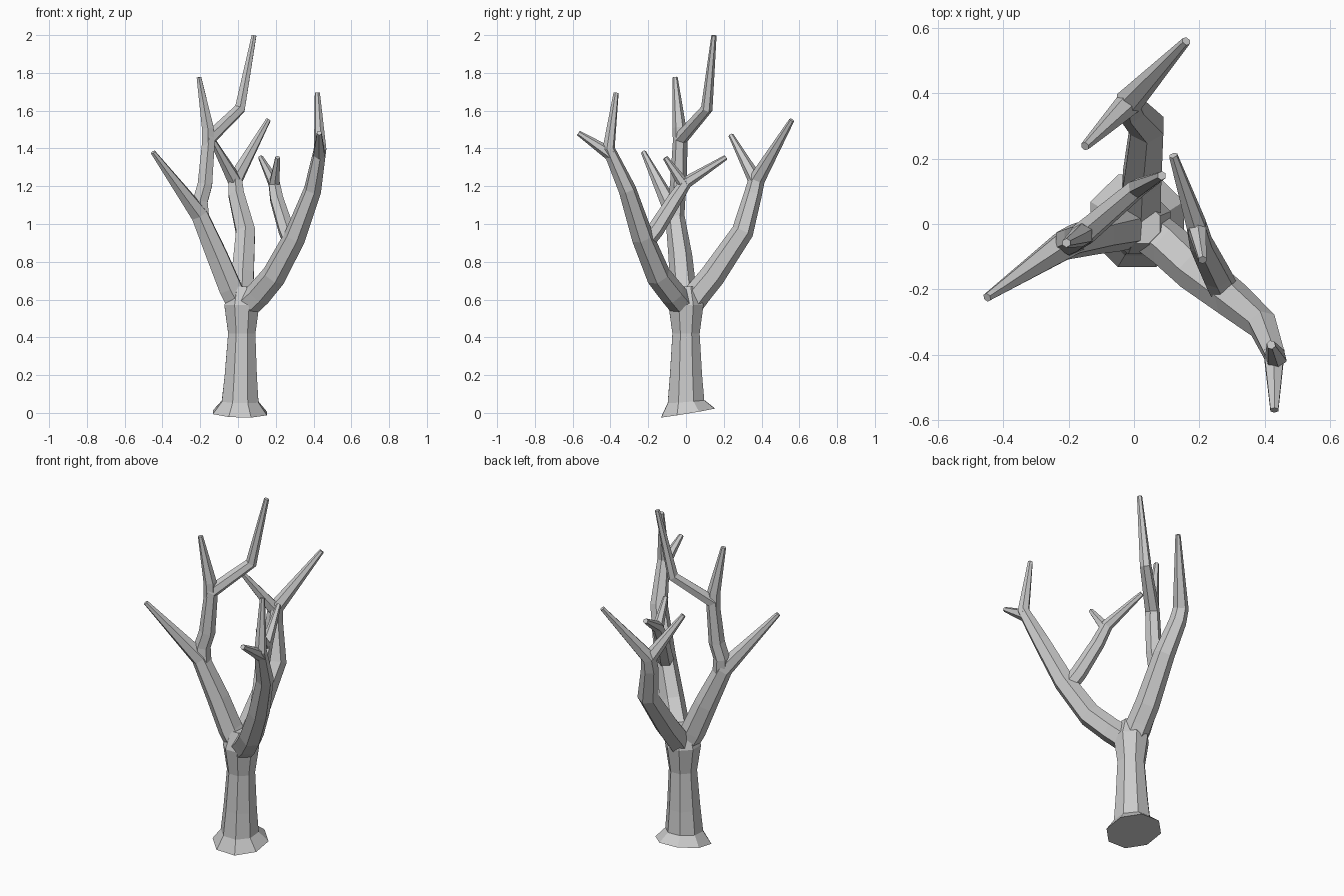
import bpy, bmesh, math
from mathutils import Vector

if "Cube" in bpy.data.objects:
    bpy.data.objects.remove(bpy.data.objects["Cube"])

TIP = 0.014


def tube(name, pos, radii, sides):
    """Closed flat-shaded tube through points, mitred at the bends."""
    bm = bmesh.new()
    rings, side = [], Vector((1, 0, 0))
    for i, p in enumerate(pos):
        d_in = (p - pos[max(i - 1, 0)]).normalized()
        d_out = (pos[min(i + 1, len(pos) - 1)] - p).normalized()
        t = (d_in + d_out).normalized()
        side = (side - t * side.dot(t)).normalized()
        up = t.cross(side)
        ring = []
        for k in range(sides):
            a = 2 * math.pi * (k + 0.5) / sides
            ring.append(bm.verts.new(p + (side * math.cos(a) + up * math.sin(a)) * radii[i]))
        rings.append(ring)
    for a, b in zip(rings, rings[1:]):
        for k in range(sides):
            n = (k + 1) % sides
            bm.faces.new((a[k], a[n], b[n], b[k]))
    bm.faces.new(rings[0][::-1])
    bm.faces.new(rings[-1])
    bmesh.ops.recalc_face_normals(bm, faces=bm.faces)
    mesh = bpy.data.meshes.new(name)
    bm.to_mesh(mesh)
    bm.free()
    ob = bpy.data.objects.new(name, mesh)
    bpy.context.collection.objects.link(ob)
    return ob


def taper(pos, r0):
    """Radius along a limb: thick for most of the way, slim at the tip."""
    run = [0]
    for a, b in zip(pos, pos[1:]):
        run.append(run[-1] + (b - a).length)
    return [TIP + (r0 - TIP) * (1 - (d / run[-1]) ** 1.8) for d in run]


# Trunk with flared foot
heights = [0, 0.06, 0.2, 0.42, 0.57, 0.67]
trunk = [Vector((0.01 + 0.01 * min(1, z / 0.42), 0.01 if z == 0 else 0, z)) for z in heights]
tree = tube("bare_tree", trunk, [0.155, 0.105, 0.092, 0.078, 0.1, 0.065], 8)
paths = {"trunk": trunk}


def grow(name, parent, index, r0, *points):
    """Grow a limb from just below a point of its parent and fuse it into the tree."""
    base = paths[parent]
    start = base[index].lerp(base[index - 1], 0.15)
    paths[name] = pos = [start] + [Vector(p) for p in points]
    ob = tube(name, pos, taper(pos, r0), 6)
    mod = tree.modifiers.new(name, "BOOLEAN")
    mod.operation = "UNION"
    mod.solver = "EXACT"
    mod.object = ob
    bpy.context.view_layer.objects.active = tree
    bpy.ops.object.modifier_apply(modifier=mod.name)
    bpy.data.objects.remove(ob)


# Front right limb, its end twig and its inner fork
grow("right_limb", "trunk", 4, 0.07, (0.11, -0.07, 0.63), (0.19, -0.145, 0.725), (0.3, -0.23, 0.93),
     (0.395, -0.31, 1.18), (0.435, -0.41, 1.4), (0.42, -0.37, 1.695))
grow("right_twig", "right_limb", 5, 0.036, (0.43, -0.57, 1.482))
grow("right_inner", "right_limb", 3, 0.046, (0.255, -0.16, 0.97), (0.205, -0.06, 1.13),
     (0.19, 0, 1.22), (0.12, 0.21, 1.352))
grow("right_inner_twig", "right_inner", 3, 0.032, (0.21, -0.11, 1.352))

# Left limb with the tall upright
grow("left_limb", "trunk", 4, 0.07, (-0.04, -0.015, 0.66), (-0.11, -0.03, 0.83),
     (-0.205, -0.06, 1.05), (-0.45, -0.225, 1.38))
grow("left_upright", "left_limb", 3, 0.046, (-0.2, -0.05, 1.12), (-0.175, -0.04, 1.21),
     (-0.155, -0.03, 1.45), (0.01, 0.11, 1.61), (0.085, 0.148, 1.998))
grow("left_upright_twig", "left_upright", 3, 0.038, (-0.16, -0.035, 1.51), (-0.207, -0.058, 1.777))

# Back limb with its fork
grow("back_limb", "trunk", 4, 0.07, (0.022, 0.07, 0.64), (0.025, 0.14, 0.725), (0.04, 0.3, 0.96),
     (-0.01, 0.355, 1.16), (-0.015, 0.375, 1.235), (0.16, 0.56, 1.55))
grow("back_twig", "back_limb", 5, 0.04, (-0.15, 0.238, 1.47))
